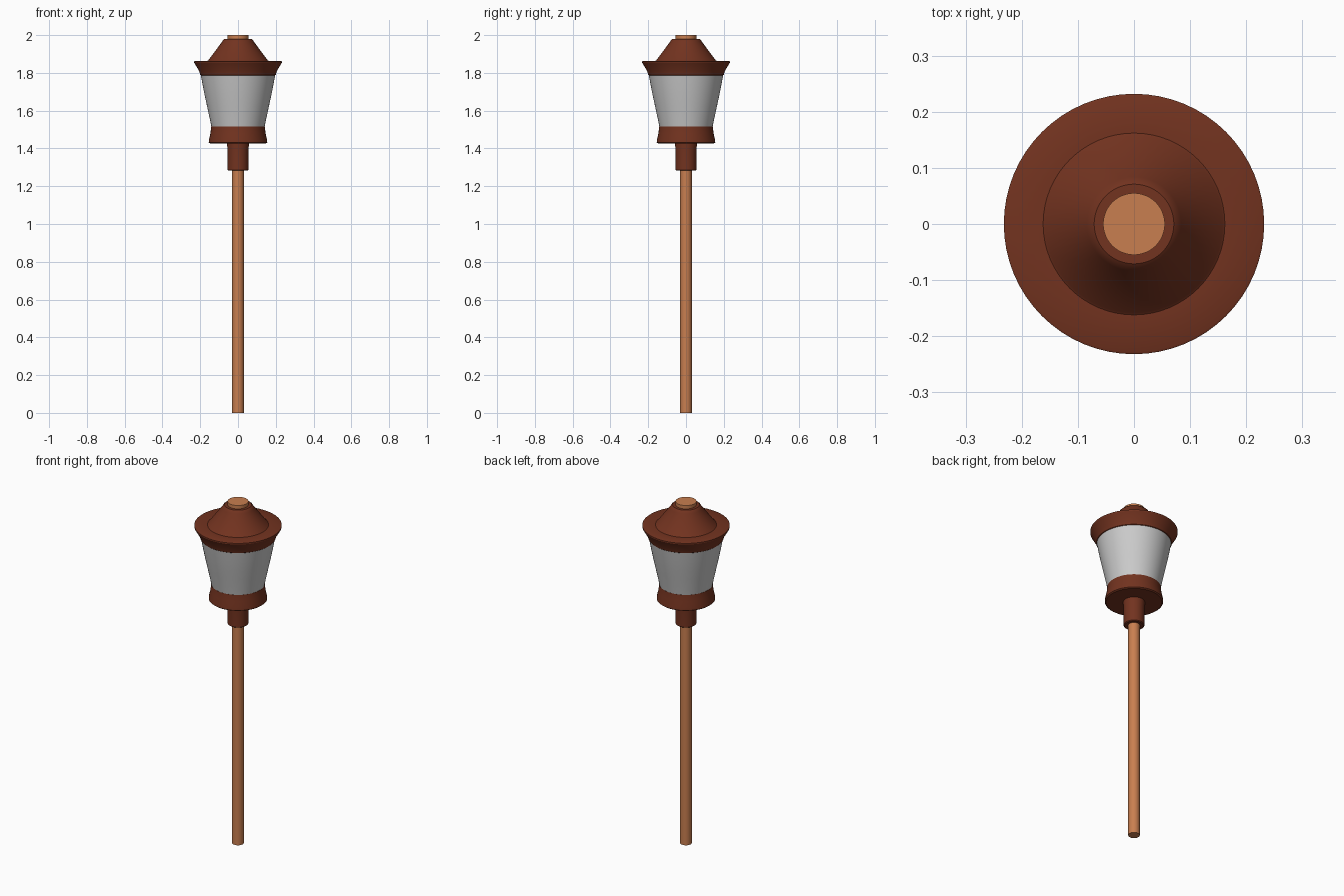
import bpy, bmesh, math

if "Cube" in bpy.data.objects:
    bpy.data.objects.remove(bpy.data.objects["Cube"])

SIDES = 64


def material(name, color):
    m = bpy.data.materials.new(name)
    m.diffuse_color = color
    m.use_nodes = True
    m.node_tree.nodes["Principled BSDF"].inputs["Base Color"].default_value = m.diffuse_color
    return m


brown = material("dark_brown", (0.17, 0.033, 0.014, 1))
copper = material("copper", (0.58, 0.21, 0.08, 1))


def lathe(name, profile, mat=None, sides=SIDES):
    """Spin a list of (radius, z) points around the z axis."""
    bm = bmesh.new()
    verts = [bm.verts.new((r, 0, z)) for r, z in profile]
    edges = [bm.edges.new(pair) for pair in zip(verts, verts[1:])]
    bmesh.ops.spin(bm, geom=verts + edges, cent=(0, 0, 0), axis=(0, 0, 1),
                   angle=2 * math.pi, steps=sides, use_merge=True)
    bmesh.ops.remove_doubles(bm, verts=bm.verts, dist=1e-5)
    bmesh.ops.recalc_face_normals(bm, faces=bm.faces)
    mesh = bpy.data.meshes.new(name)
    bm.to_mesh(mesh)
    bm.free()
    obj = bpy.data.objects.new(name, mesh)
    bpy.context.collection.objects.link(obj)
    if mat:
        mesh.materials.append(mat)
    bpy.ops.object.select_all(action='DESELECT')
    obj.select_set(True)
    bpy.context.view_layer.objects.active = obj
    bpy.ops.object.shade_smooth_by_angle(angle=math.radians(30))
    return obj


# Post, running up into the collar
lathe("post", [(0, 0), (0.031, 0), (0.031, 1.43), (0, 1.43)], copper, 32)

# Collar and flared cup that carry the lamp
lathe("lamp_holder", [
    (0, 1.29), (0.05, 1.283), (0.055, 1.287), (0.055, 1.38), (0.058, 1.427),
    (0.148, 1.427), (0.155, 1.432), (0.154, 1.445), (0.146, 1.48),
    (0.142, 1.517), (0.138, 1.517), (0, 1.517)], brown)

# Slightly bellied glass shade
lathe("glass_shade", [
    (0, 1.51), (0.14, 1.51), (0.15, 1.56), (0.163, 1.62), (0.176, 1.68),
    (0.187, 1.735), (0.197, 1.79), (0, 1.79)])

# Cap with a flared rim and conical roof
lathe("cap", [
    (0, 1.787), (0.196, 1.787), (0.2, 1.79), (0.206, 1.81), (0.232, 1.854),
    (0.232, 1.861), (0.228, 1.863), (0.162, 1.863), (0.158, 1.866),
    (0.084, 1.965), (0.079, 1.974), (0.071, 1.98), (0, 1.98)], brown)

# Round finial disc on top
lathe("finial", [(0, 1.97), (0.055, 1.97), (0.055, 2.0), (0, 2.0)], copper)
